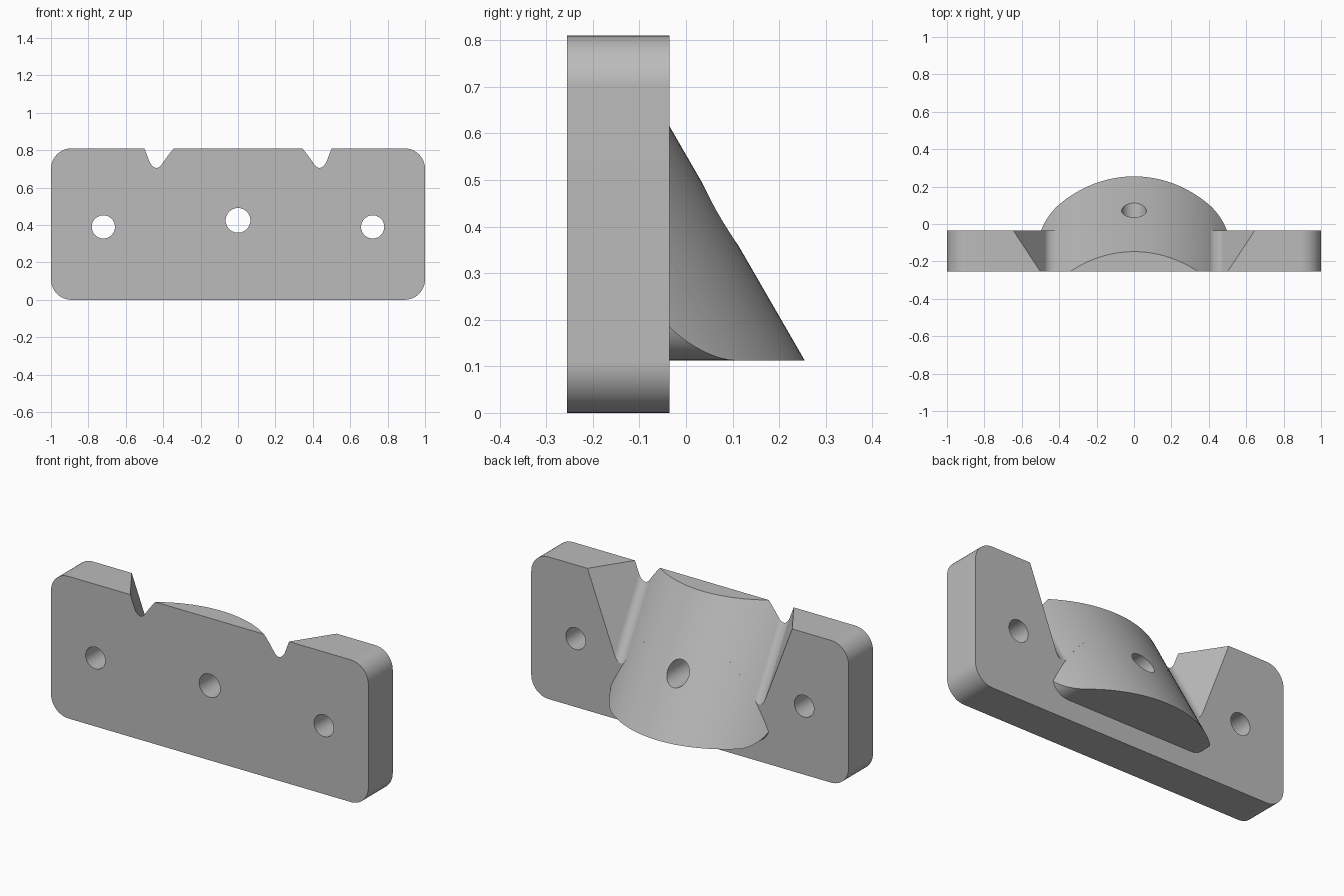
import bpy, bmesh, math

if "Cube" in bpy.data.objects:
    bpy.data.objects.remove(bpy.data.objects["Cube"])

FRONT, BACK, HEIGHT = -0.255, -0.035, 0.81
RADIUS, AXIS_V = 0.68, -0.403          # slanted cylinder
TILT = math.radians(30)

grey = bpy.data.materials.new("light_grey")
grey.use_nodes = True
grey.diffuse_color = (0.5, 0.5, 0.5, 1)
grey.node_tree.nodes["Principled BSDF"].inputs["Base Color"].default_value = (0.5, 0.5, 0.5, 1)


def arc(cx, cy, r, start, end, steps):
    """Points of a circular arc, angles in degrees."""
    angles = [math.radians(start + (end - start) * i / steps) for i in range(steps + 1)]
    return [(cx + r * math.cos(a), cy + r * math.sin(a)) for a in angles]


def upright(x, z, y):
    return (x, y, z)


def slanted(x, v, s):
    c, n = math.cos(TILT), math.sin(TILT)
    return (x, c * v + n * s, n * v - c * s)


def prism(name, profile, place, start, end):
    """Extrude a closed profile between two depths."""
    bm = bmesh.new()
    rings = [[bm.verts.new(place(a, b, d)) for a, b in profile] for d in (start, end)]
    bm.faces.new(rings[0])
    bm.faces.new(rings[1][::-1])
    count = len(profile)
    for i in range(count):
        j = (i + 1) % count
        bm.faces.new((rings[0][i], rings[0][j], rings[1][j], rings[1][i]))
    bmesh.ops.recalc_face_normals(bm, faces=bm.faces)
    mesh = bpy.data.meshes.new(name)
    bm.to_mesh(mesh)
    bm.free()
    mesh.materials.append(grey)
    obj = bpy.data.objects.new(name, mesh)
    bpy.context.collection.objects.link(obj)
    return obj


def activate(obj):
    bpy.ops.object.select_all(action='DESELECT')
    obj.select_set(True)
    bpy.context.view_layer.objects.active = obj


def combine(target, tool, operation):
    """Apply a boolean and remove the tool."""
    mod = target.modifiers.new("combine", 'BOOLEAN')
    mod.operation, mod.object, mod.solver = operation, tool, 'EXACT'
    activate(target)
    bpy.ops.object.modifier_apply(modifier=mod.name)
    bpy.data.objects.remove(tool)


def rounded_box(half, low, high, r):
    x = half - r
    return (arc(x, low + r, r, -90, 0, 12) + arc(x, high - r, r, 0, 90, 12)
            + arc(-x, high - r, r, 90, 180, 12) + arc(-x, low + r, r, 180, 270, 12))


# Plate with rounded corners
plate = prism("mounting_plate", rounded_box(1, 0, HEIGHT, 0.11), upright, FRONT, BACK)

# Slanted recess: cylinder crest, filleted groove, flared wall, mirrored
fillet_x, fillet_v, fillet_r = 0.436, 0.182, 0.05
touch = math.degrees(math.atan2(fillet_v - AXIS_V, fillet_x))
crest = arc(0, AXIS_V, RADIUS, 90, touch, 24)
groove = arc(fillet_x, fillet_v, fillet_r, touch - 180, -37, 16)
wall_x, wall_v = groove[-1]
half = crest + groove[1:] + [(wall_x + 0.76 * (0.8 - wall_v), 0.8)]
recess = prism("recess_cutter", half + [(-x, v) for x, v in half[:0:-1]], slanted, -2, 2)
combine(plate, recess, 'DIFFERENCE')

# Slanted cylinder boss behind the plate, with rounded lower corners
boss = prism("boss", rounded_box(0.5, 0.113, 0.8, 0.1), upright, BACK - 0.001, 0.4)
column = prism("slanted_column", arc(0, AXIS_V, RADIUS, 0, 360, 160)[:-1], slanted, -2, 2)
combine(boss, column, 'INTERSECT')
combine(plate, boss, 'UNION')

# Screw holes
for x, z, r in ((-0.72, 0.39, 0.062), (0, 0.425, 0.066), (0.72, 0.39, 0.062)):
    hole = prism("hole_cutter", arc(x, z, r, 0, 360, 48)[:-1], upright, -0.5, 0.5)
    combine(plate, hole, 'DIFFERENCE')

# Smooth the curved surfaces, keep edges crisp
activate(plate)
bpy.ops.object.shade_smooth_by_angle(angle=math.radians(25))
weighted = plate.modifiers.new("weighted_normals", 'WEIGHTED_NORMAL')
weighted.keep_sharp = True
